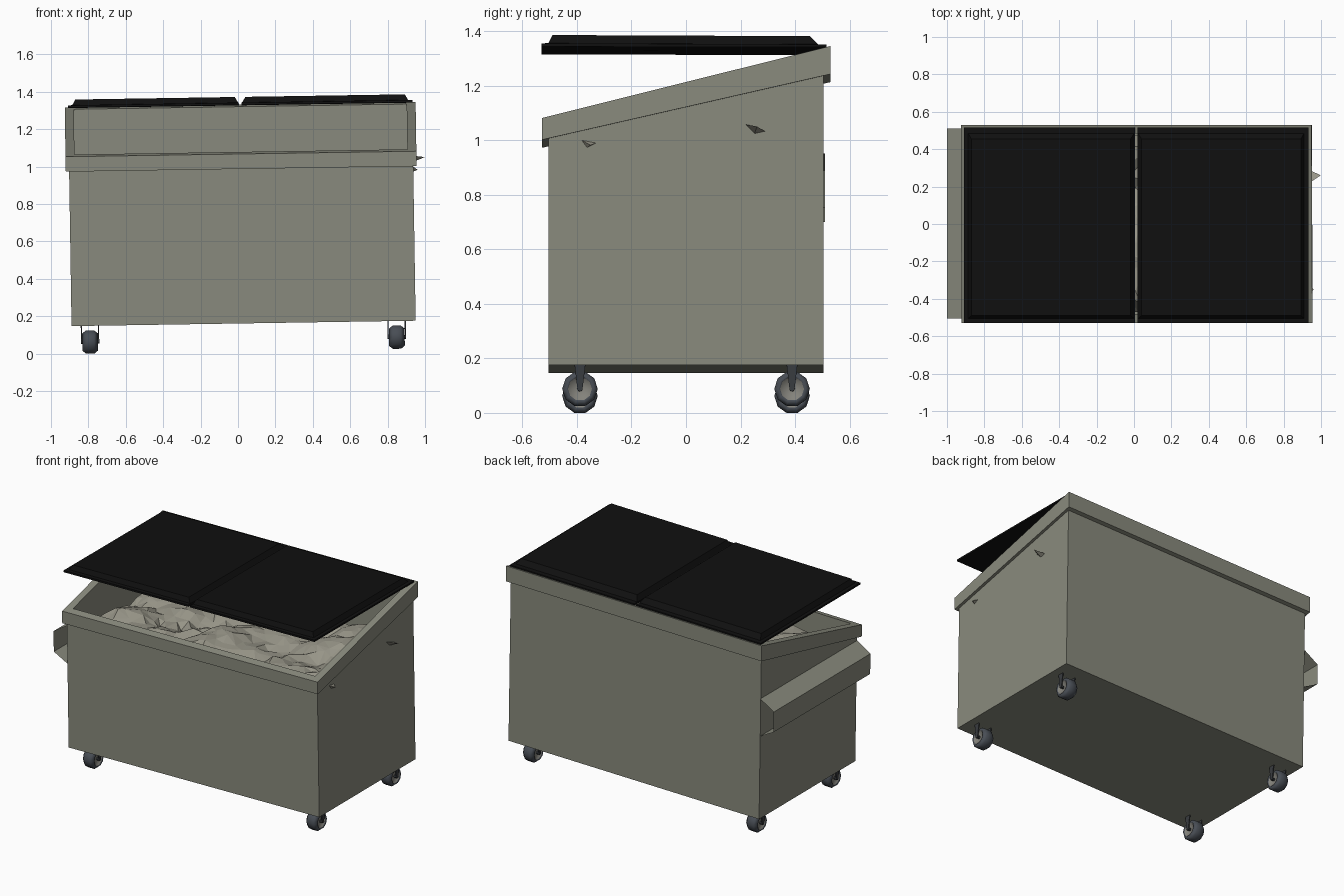
import bpy, bmesh, math, random
from mathutils import Matrix

if "Cube" in bpy.data.objects:
    bpy.data.objects.remove(bpy.data.objects["Cube"])

random.seed(4)
CX = 0.0325  # local centre line of the container


def material(name, rgb):
    m = bpy.data.materials.new(name)
    m.diffuse_color = (*rgb, 1)
    m.use_nodes = True
    m.node_tree.nodes["Principled BSDF"].inputs["Base Color"].default_value = m.diffuse_color
    return m


PAINT = material("grey_green_paint", (0.25, 0.255, 0.205))
LID = material("black_plastic", (0.005, 0.005, 0.005))
TRASH = material("pale_trash", (0.31, 0.30, 0.245))
TYRE = material("dark_rubber", (0.065, 0.075, 0.09))
HUB = material("hub_grey", (0.23, 0.225, 0.20))
STEEL = material("dark_steel", (0.04, 0.044, 0.05))


def finish(bm, name, mats, fix_normals=True):
    if fix_normals:
        bmesh.ops.recalc_face_normals(bm, faces=bm.faces[:])
    me = bpy.data.meshes.new(name)
    bm.to_mesh(me)
    bm.free()
    for m in mats:
        me.materials.append(m)
    ob = bpy.data.objects.new(name, me)
    bpy.context.collection.objects.link(ob)
    return ob


def ring_stack(name, rings, mat):
    """Closed solid from rectangular rings (x0, x1, y0, y1, z_front, z_back)."""
    bm = bmesh.new()
    loops = []
    for x0, x1, y0, y1, zf, zb in rings:
        loops.append([bm.verts.new(p) for p in
                      ((x0, y0, zf), (x1, y0, zf), (x1, y1, zb), (x0, y1, zb))])
    for a, b in zip(loops, loops[1:]):
        for i in range(4):
            j = (i + 1) % 4
            bm.faces.new((a[i], a[j], b[j], b[i]))
    bm.faces.new(loops[0][::-1])
    bm.faces.new(loops[-1])
    return finish(bm, name, [mat])


# container: outer wall, overhanging sloped rim, inner wall and floor
def ring(half, y0, y1, zf, zb):
    return (CX - half, CX + half, y0, y1, zf, zb)


ring_stack("container", [
    ring(0.92, -0.505, 0.505, 0.161, 0.161),
    ring(0.92, -0.505, 0.505, 0.992, 1.222),
    ring(0.938, -0.528, 0.53, 0.987, 1.228),
    ring(0.938, -0.528, 0.53, 1.067, 1.331),
    ring(0.89, -0.482, 0.484, 1.078, 1.32),
    ring(0.89, -0.482, 0.484, 0.20, 0.20),
], PAINT)

# two lids with a thin lip and a raised panel
for side, name in ((-1, "left_lid"), (1, "right_lid")):
    def lid_ring(inner, outer, y0, y1, zf, zb):
        a, b = sorted((CX + side * inner, CX + side * outer))
        return (a, b, y0, y1, zf, zb)
    ring_stack(name, [
        lid_ring(0.006, 0.921, -0.53, 0.516, 1.329, 1.327),
        lid_ring(0.008, 0.921, -0.53, 0.516, 1.341, 1.337),
        lid_ring(0.010, 0.898, -0.505, 0.485, 1.342, 1.338),
        lid_ring(0.029, 0.881, -0.49, 0.455, 1.372, 1.368),
    ], LID)

# open-ended sleeve for the lifting fork, left side
bm = bmesh.new()
prof = [(-0.888, 0.965), (-0.987, 0.905), (-0.987, 0.77), (-0.888, 0.715)]
ends = [[bm.verts.new((x, y, z)) for x, z in prof] for y in (-0.505, 0.51)]
for i in range(3):
    bm.faces.new((ends[0][i], ends[0][i + 1], ends[1][i + 1], ends[1][i]))
finish(bm, "lifting_sleeve", [PAINT])

# crumpled heap of trash: creased bumps over a grid
bm = bmesh.new()
NX, NY = 30, 16
X0, X1, Y0, Y1 = -0.83, 0.91, -0.47, 0.475
bumps = [(random.uniform(-0.72, 0.82), random.uniform(-0.4, 0.42),
          random.uniform(0.98, 1.055)) for _ in range(38)]
grid = []
for j in range(NY + 1):
    row = []
    for i in range(NX + 1):
        x = X0 + (X1 - X0) * i / NX
        y = Y0 + (Y1 - Y0) * j / NY
        inside = 0 < i < NX and 0 < j < NY
        if inside:
            x += random.uniform(-0.02, 0.02)
            y += random.uniform(-0.02, 0.02)
        z = max(h - 2.2 * ((x - a) ** 2 + (y - b) ** 2) for a, b, h in bumps)
        z = max(z, 0.88) + 0.04 * y + random.uniform(-0.012, 0.012)
        row.append(bm.verts.new((x, y, z if inside else z - 0.06)))
    grid.append(row)
for j in range(NY):
    for i in range(NX):
        bm.faces.new((grid[j][i], grid[j][i + 1], grid[j + 1][i + 1], grid[j + 1][i]))
bmesh.ops.triangulate(bm, faces=bm.faces[:])
finish(bm, "trash_heap", [TRASH], False)

# two scraps of trash poking through the right wall
scraps = {
    "rear_scrap": [(0.94, 0.21, 1.045), (0.94, 0.295, 1.015), (0.94, 0.25, 1.005), (1.015, 0.26, 1.035)],
    "front_scrap": [(0.94, -0.40, 0.995), (0.94, -0.32, 0.98), (0.94, -0.37, 0.955), (0.976, -0.35, 0.967)],
}
for name, pts in scraps.items():
    bm = bmesh.new()
    v = [bm.verts.new(p) for p in pts]
    for a, b, c in ((0, 1, 2), (0, 1, 3), (1, 2, 3), (2, 0, 3)):
        bm.faces.new((v[a], v[b], v[c]))
    finish(bm, name, [TRASH])


# casters: lathed ten-sided wheel and two tapered fork plates
def wheel(name, cx, cy, cz=0.0745, sides=10):
    prof = [(-0.028, 0.012), (-0.034, 0.042), (-0.042, 0.046), (-0.022, 0.062),
            (0.022, 0.062), (0.042, 0.046), (0.034, 0.042), (0.028, 0.012)]
    bm = bmesh.new()
    loops = []
    for k in range(sides):
        a = 2 * math.pi * (k + 0.5) / sides
        r_fix = 1 / math.cos(math.pi / sides)
        loops.append([bm.verts.new((cx + w, cy + r * r_fix * math.sin(a),
                                    cz + r * r_fix * math.cos(a))) for w, r in prof])
    for k in range(sides):
        a, b = loops[k], loops[(k + 1) % sides]
        for i in range(len(prof) - 1):
            f = bm.faces.new((a[i], a[i + 1], b[i + 1], b[i]))
            f.material_index = 1 if i in (0, 6) else 0
            f.smooth = True
    for i in (0, len(prof) - 1):
        bm.faces.new([lp[i] for lp in loops]).material_index = 1
    finish(bm, name, [TYRE, HUB])


def fork(name, cx, cy):
    bm = bmesh.new()
    for s in (-1, 1):
        res = bmesh.ops.create_cube(bm, size=1)
        for v in res["verts"]:
            top = v.co.z > 0
            v.co = (cx + s * 0.046 + v.co.x * 0.006,
                    cy + v.co.y * (0.04 if top else 0.018),
                    0.163 if top else 0.07)
    # axle joining the plates
    bmesh.ops.create_cone(bm, cap_ends=True, segments=8, radius1=0.01, radius2=0.01, depth=0.1,
                          matrix=Matrix.Translation((cx, cy, 0.0745)) @ Matrix.Rotation(math.pi / 2, 4, 'Y'))
    finish(bm, name, [STEEL])


for sx, xn in ((-1, "left"), (1, "right")):
    for sy, yn in ((-1, "front"), (1, "back")):
        x, y = CX - 0.002 + sx * 0.82, sy * 0.389
        wheel(f"{yn}_{xn}_wheel", x, y)
        fork(f"{yn}_{xn}_wheel_fork", x, y)

# the whole container leans slightly to the left
lean = Matrix.Rotation(-0.0157, 4, 'Y')
for ob in bpy.context.collection.objects:
    ob.data.transform(lean)
